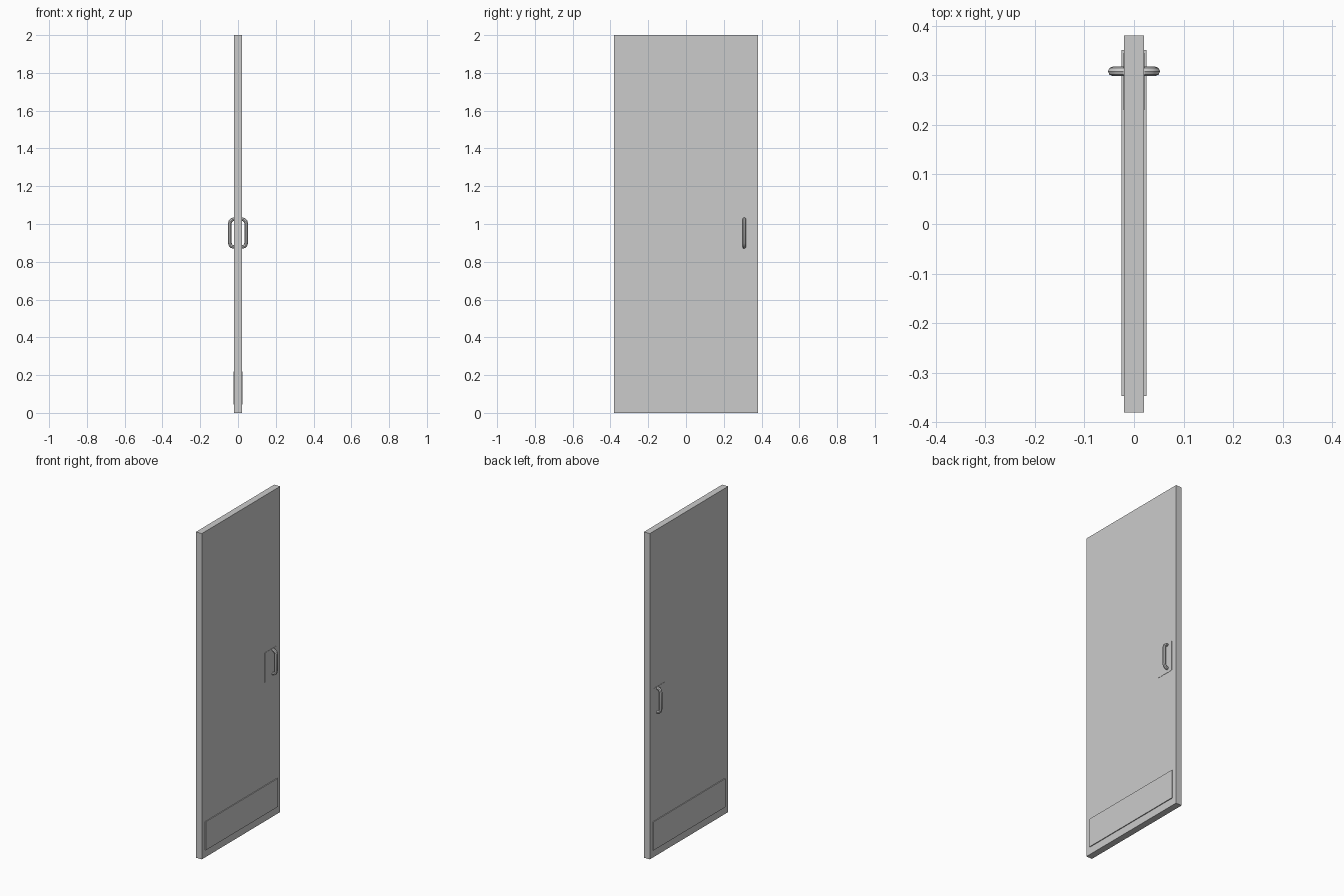
import bpy
from math import sin, cos, pi

if "Cube" in bpy.data.objects:
    bpy.data.objects.remove(bpy.data.objects["Cube"])


def box(name, x0, x1, y0, y1, z0, z1):
    bpy.ops.mesh.primitive_cube_add(
        size=1, location=((x0 + x1) / 2, (y0 + y1) / 2, (z0 + z1) / 2))
    ob = bpy.context.object
    ob.name = name
    ob.scale = (abs(x1 - x0), abs(y1 - y0), abs(z1 - z0))
    bpy.ops.object.transform_apply(location=False, rotation=False, scale=True)
    return ob


def pull_handle(name, side):
    # C-shaped bar with rounded corners, swept with an octagonal section
    y, r, reach = 0.308, 0.02, 0.043
    z_low, z_high = 0.879, 1.025
    angles = [i * pi / 6 for i in range(4)]
    pts = [(0.018, z_low)]
    pts += [(reach - r + r * sin(a), z_low + r - r * cos(a)) for a in angles]
    pts += [(reach - r + r * cos(a), z_high - r + r * sin(a)) for a in angles]
    pts += [(0.018, z_high)]

    curve = bpy.data.curves.new(name, 'CURVE')
    curve.dimensions = '3D'
    curve.bevel_depth = 0.0095
    curve.bevel_resolution = 2
    curve.use_fill_caps = True
    spline = curve.splines.new('POLY')
    spline.points.add(len(pts) - 1)
    for p, (x, z) in zip(spline.points, pts):
        p.co = (side * x, y, z, 1)
    ob = bpy.data.objects.new(name, curve)
    bpy.context.collection.objects.link(ob)
    bpy.ops.object.select_all(action='DESELECT')
    ob.select_set(True)
    bpy.context.view_layer.objects.active = ob
    bpy.ops.object.convert(target='MESH')
    bpy.ops.object.shade_smooth_by_angle()


# Door slab
box("door_slab", -0.02, 0.02, -0.38, 0.38, 0, 2)

# Hardware on both faces
for side, label in ((1, "right"), (-1, "left")):
    box("kick_plate_" + label, side * 0.019, side * 0.025, -0.347, 0.351, 0.045, 0.22)
    box("handle_plate_" + label, side * 0.019, side * 0.0215, 0.23, 0.345, 0.852, 1.035)
    pull_handle("pull_handle_" + label, side)
